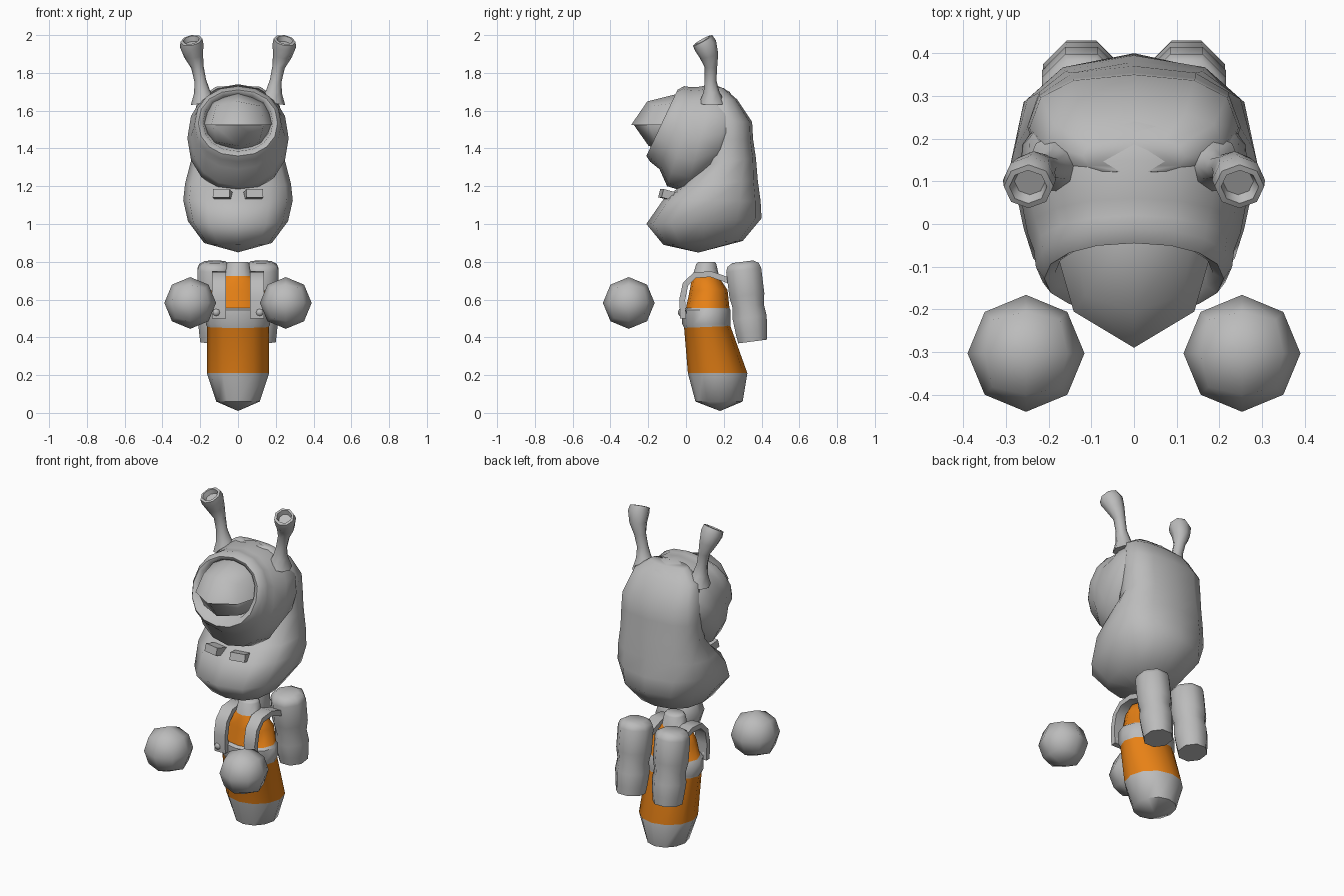
import bpy, bmesh
from math import cos, sin, pi, radians
from mathutils import Vector, Matrix

cube = bpy.data.objects.get("Cube")
if cube:
    bpy.data.objects.remove(cube)


def material(name, rgb):
    m = bpy.data.materials.new(name)
    m.use_nodes = True
    m.diffuse_color = (*rgb, 1)
    m.node_tree.nodes["Principled BSDF"].inputs["Base Color"].default_value = (*rgb, 1)
    return m


GREY = material("grey", (0.5, 0.5, 0.5))
ORANGE = material("orange", (0.8, 0.22, 0.008))


def finish(bm, name, angle=50, mats=(GREY,)):
    bmesh.ops.remove_doubles(bm, verts=bm.verts, dist=0.0005)
    bmesh.ops.recalc_face_normals(bm, faces=bm.faces)
    me = bpy.data.meshes.new(name)
    bm.to_mesh(me)
    bm.free()
    for m in mats:
        me.materials.append(m)
    ob = bpy.data.objects.new(name, me)
    bpy.context.collection.objects.link(ob)
    bpy.ops.object.select_all(action="DESELECT")
    ob.select_set(True)
    bpy.context.view_layer.objects.active = ob
    bpy.ops.object.shade_smooth_by_angle(angle=radians(angle))
    return ob


def ring(centre, u, v, n=8, p=2, phase=0):
    """Superellipse ring around a centre, spanned by u and v."""
    pts = []
    for i in range(n):
        t = 2 * pi * i / n + phase
        c, s = cos(t), sin(t)
        c, s = [abs(k) ** (2 / p) * (1 if k > 0 else -1) for k in (c, s)]
        pts.append(Vector(centre) + Vector(u) * c + Vector(v) * s)
    return pts


def span(a, b, w, n=12, p=2):
    """Ring between two (y, z) points on the centre plane, w = half width."""
    a, b = Vector((0, *a)), Vector((0, *b))
    return ring((a + b) / 2, (w, 0, 0), (b - a) / 2, n, p)


def loft(name, rings, bands=None, angle=50, mats=(GREY,)):
    bm = bmesh.new()
    rows = [[bm.verts.new(p) for p in r] for r in rings]
    n = len(rows[0])
    for k, (lo, hi) in enumerate(zip(rows, rows[1:])):
        for i in range(n):
            j = (i + 1) % n
            f = bm.faces.new((lo[i], lo[j], hi[j], hi[i]))
            f.material_index = bands[k] if bands else 0
    bm.faces.new(rows[0])
    bm.faces.new(rows[-1])
    return finish(bm, name, angle, mats)


def ball(name, centre, radii, upper_half=False):
    """Low-poly ball made from a subdivided cube."""
    bm = bmesh.new()
    bmesh.ops.create_cube(bm, size=2)
    bmesh.ops.subdivide_edges(bm, edges=bm.edges[:], cuts=1, use_grid_fill=True)
    for v in bm.verts:
        v.co.normalize()
    if upper_half:
        bmesh.ops.bisect_plane(bm, geom=bm.verts[:] + bm.edges[:] + bm.faces[:],
                               plane_co=(0, 0, 0), plane_no=(0, 0, 1), clear_inner=True)
        bmesh.ops.holes_fill(bm, edges=[e for e in bm.edges if e.is_boundary])
    bmesh.ops.transform(bm, matrix=Matrix.Translation(centre) @ Matrix.Diagonal((*radii, 1)),
                        verts=bm.verts)
    return finish(bm, name)


# Jaw and back of the head, one shell from chin to crown
loft("jaw_and_back", [span(*r, p=2.5) for r in (
    ((.06, .85), (.07, .85), 0),
    ((-.12, .89), (.3, .91), .18),
    ((-.21, 1.0), (.4, 1.03), .265),
    ((-.12, 1.13), (.395, 1.12), .29),
    ((-.03, 1.2), (.38, 1.23), .28),
    ((.08, 1.31), (.37, 1.35), .25),
    ((.1, 1.45), (.355, 1.45), .25),
    ((.1, 1.55), (.35, 1.54), .245),
    ((.1, 1.66), (.27, 1.66), .21),
    ((.12, 1.73), (.2, 1.72), .12))], angle=80)

# Upper face with a rolled rim and recessed eye socket
loft("upper_face", [span(*r, n=16, p=2.15) for r in (
    ((.05, 1.66), (-.1, 1.4), .17),
    ((-.04, 1.69), (-.19, 1.385), .185),
    ((-.045, 1.71), (-.21, 1.36), .21),
    ((-.01, 1.73), (-.19, 1.33), .23),
    ((.02, 1.725), (-.14, 1.29), .235),
    ((.06, 1.725), (-.1, 1.2), .25),
    ((.15, 1.74), (0, 1.17), .268),
    ((.23, 1.7), (.14, 1.25), .262),
    ((.3, 1.6), (.25, 1.4), .2))], angle=60)

# Eye and its upper lid
ball("eyeball", (0, 0, 1.53), (.195, .28, .165))
ball("upper_eyelid", (0, 0, 1.525), (.2, .29, .175), upper_half=True)

# Body: orange suit with grey base, belt and neck
loft("body", [span(*r) for r in (
    ((.18, .01), (.18, .01), 0),
    ((.05, .06), (.3, .06), .115),
    ((.01, .21), (.325, .21), .165),
    ((-.01, .45), (.235, .46), .163),
    ((-.02, .47), (.235, .47), .17),
    ((-.02, .545), (.235, .545), .17),
    ((.0, .555), (.23, .555), .155),
    ((.02, .65), (.22, .65), .14),
    ((.03, .71), (.18, .71), .1),
    ((.035, .725), (.175, .725), .07),
    ((.055, .79), (.16, .79), .06),
    ((.065, .8), (.15, .8), .05))],
    bands=(0, 0, 1, 0, 0, 0, 1, 1, 1, 0, 0), mats=(GREY, ORANGE))

for side, s in (("left", 1), ("right", -1)):
    # Floating hand
    ball(side + "_hand", (s * .253, -.303, .582), (.137, .137, .137))

    # Tooth
    bm = bmesh.new()
    bmesh.ops.create_cube(bm, size=1)
    bmesh.ops.transform(bm, verts=bm.verts, matrix=Matrix.Translation((s * .08, -.09, 1.152))
                        @ Matrix.Rotation(s * .2, 4, "Z") @ Matrix.Rotation(-.25, 4, "X")
                        @ Matrix.Diagonal((.09, .09, .045, 1)))
    finish(bm, side + "_tooth", 30)

    # Antenna: flared stalk with a hollow cup at the tip
    stalk = (((.18, .14, 1.64), .07, 0), ((.19, .135, 1.7), .042, 0), ((.2, .13, 1.76), .031, 0),
             ((.215, .132, 1.83), .033, 0), ((.235, .122, 1.89), .05, .25),
             ((.245, .103, 1.945), .062, .45), ((.247, .088, 1.972), .058, .5),
             ((.248, .087, 1.974), .044, .5), ((.244, .1, 1.95), .036, .5))
    loft(side + "_antenna", [
        ring((s * x, y, z), (r, 0, -.15 * r * s), (0, r * cos(tilt), r * sin(tilt)))
        for (x, y, z), r, tilt in stalk])

    # Air tank, leaning back with a slight waist
    top, bottom = Vector((s * .123, .3, .8)), Vector((s * .123, .353, .378))
    tank = ((0, .06), (.04, .09), (.1, .1), (.42, .1), (.56, .089), (.7, .097), (.88, .09), (1, .083))
    loft(side + "_tank", [
        ring(top.lerp(bottom, t), (r, 0, 0), (0, r, .13 * r), phase=pi / 8) for t, r in tank])

    # Shoulder strap and its button
    path = [Vector((0, y, z)) for y, z in
            ((-.015, .5), (-.02, .6), (-.003, .68), (.045, .728), (.13, .735), (.23, .7))]
    rings = []
    for i, p in enumerate(path):
        t = (path[min(i + 1, len(path) - 1)] - path[max(i - 1, 0)]).normalized()
        rings.append(ring(p + Vector((s * .1, 0, 0)), (.052, 0, 0),
                          Vector((0, -t.z, t.y)) * .022, n=4, phase=pi / 4))
    loft(side + "_strap", rings)
    ball(side + "_button", (s * .115, -.02, .532), (.024, .024, .024))
